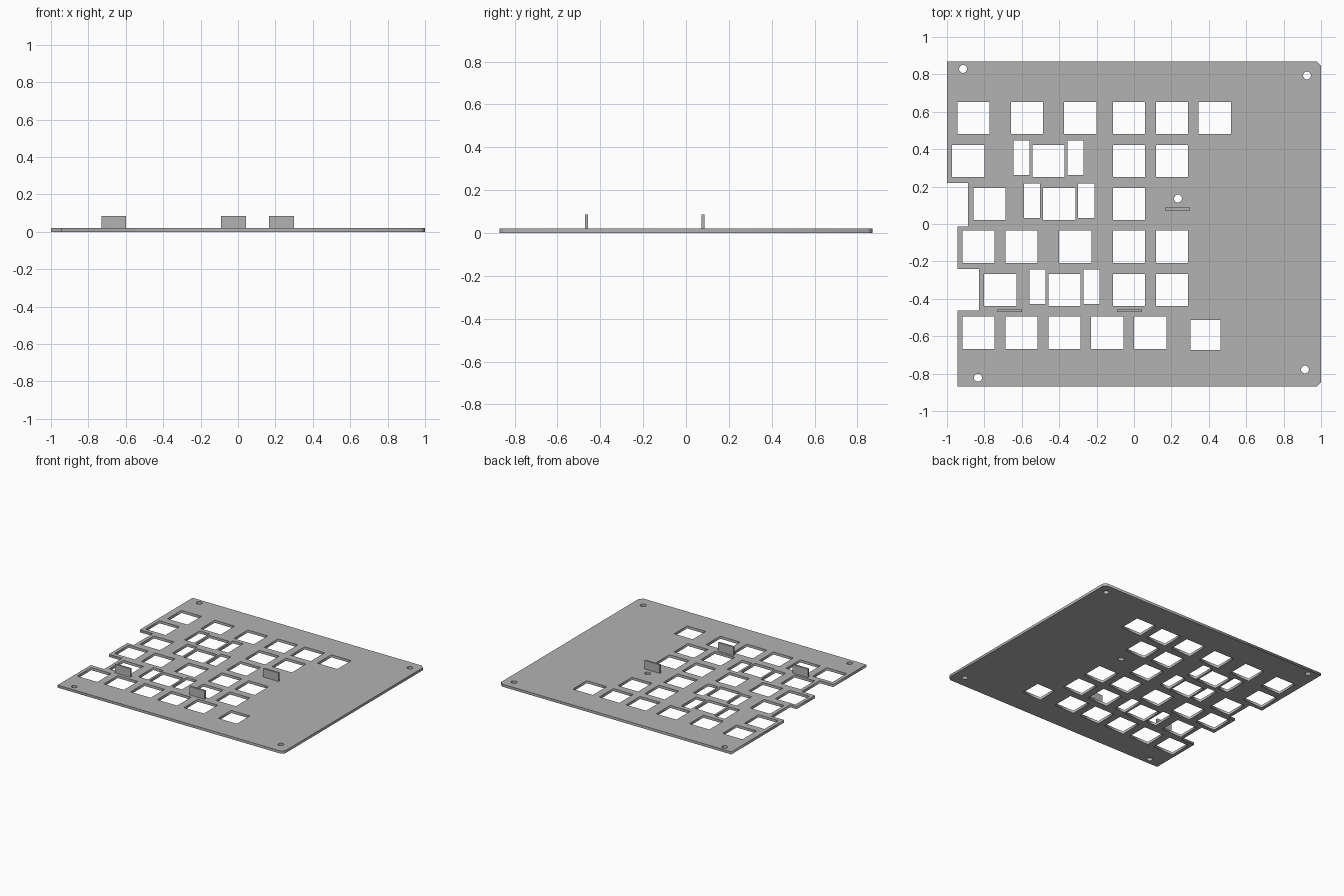
import bpy
from math import sin, cos, pi

if "Cube" in bpy.data.objects:
    bpy.data.objects.remove(bpy.data.objects["Cube"], do_unlink=True)

THICK = 0.02      # plate thickness
KEY = 0.172       # switch cutout size
STAB = 0.1445     # stabiliser slot offset from its switch

grey = bpy.data.materials.new("plate grey")
grey.use_nodes = True
colour = (0.45, 0.45, 0.45, 1)
grey.diffuse_color = colour
grey.node_tree.nodes["Principled BSDF"].inputs["Base Color"].default_value = colour


def rect(x, y, w, h):
    return [(x + i * w / 2, y + j * h / 2) for i, j in ((-1, -1), (1, -1), (1, 1), (-1, 1))]


def circle(x, y, r, n=24):
    return [(x + r * cos(2 * pi * k / n), y + r * sin(2 * pi * k / n)) for k in range(n)]


# Stepped outline with two clipped corners
loops = [[
    (-1, 0.87), (-1, 0.22), (-0.888, 0.22), (-0.888, -0.013),
    (-0.944, -0.013), (-0.944, -0.241), (-0.829, -0.241), (-0.829, -0.463),
    (-0.944, -0.463), (-0.944, -0.87), (0.975, -0.87), (1, -0.845),
    (1, 0.845), (0.975, 0.87)]]

# Switch cutouts: row height, column centres, column that carries stabilisers
rows = [
    (0.567, [-0.858, -0.572, -0.287, -0.027, 0.203, 0.432], None),
    (0.337, [-0.886, -0.457, -0.027, 0.203], -0.457),
    (0.107, [-0.773, -0.4, -0.027], -0.4),
    (-0.122, [-0.831, -0.602, -0.314, -0.027, 0.203], None),
    (-0.352, [-0.715, -0.372, -0.027, 0.203], -0.372),
    (-0.581, [-0.831, -0.602, -0.372, -0.143, 0.087], None)]
for y, columns, stab in rows:
    loops += [rect(x, y, KEY, KEY) for x in columns]
    if stab is not None:
        loops += [rect(stab + s * STAB, y + 0.017, 0.086, 0.184) for s in (-1, 1)]
loops.append(rect(0.382, -0.594, 0.16, 0.16))

# Screw holes
for x, y in [(-0.914, 0.829), (0.925, 0.794), (-0.834, -0.822), (0.914, -0.778), (0.235, 0.136)]:
    loops.append(circle(x, y, 0.021))

# Plate: filled flat curve with holes, extruded and turned into a mesh
curve = bpy.data.curves.new("mounting_plate", "CURVE")
curve.dimensions = "2D"
curve.fill_mode = "BOTH"
curve.extrude = THICK / 2
for points in loops:
    spline = curve.splines.new("POLY")
    spline.points.add(len(points) - 1)
    for p, (x, y) in zip(spline.points, points):
        p.co = (x, y, 0, 1)
    spline.use_cyclic_u = True
curve.materials.append(grey)
plate = bpy.data.objects.new("mounting_plate", curve)
bpy.context.collection.objects.link(plate)
plate.location.z = THICK / 2
bpy.ops.object.select_all(action="DESELECT")
plate.select_set(True)
bpy.context.view_layer.objects.active = plate
bpy.ops.object.convert(target="MESH")

# Upright tabs
TOP = 0.086
for name, x, y in [("left_tab", 0.232, 0.08), ("middle_tab", -0.024, -0.463), ("right_tab", -0.664, -0.463)]:
    bpy.ops.mesh.primitive_cube_add(size=1, location=(x, y, (TOP + THICK / 2) / 2))
    tab = bpy.context.object
    tab.name = name
    tab.scale = (0.133, 0.014, TOP - THICK / 2)
    bpy.ops.object.transform_apply(location=False, rotation=False, scale=True)
    tab.location.z = (TOP + THICK / 2) / 2
    tab.data.materials.append(grey)
